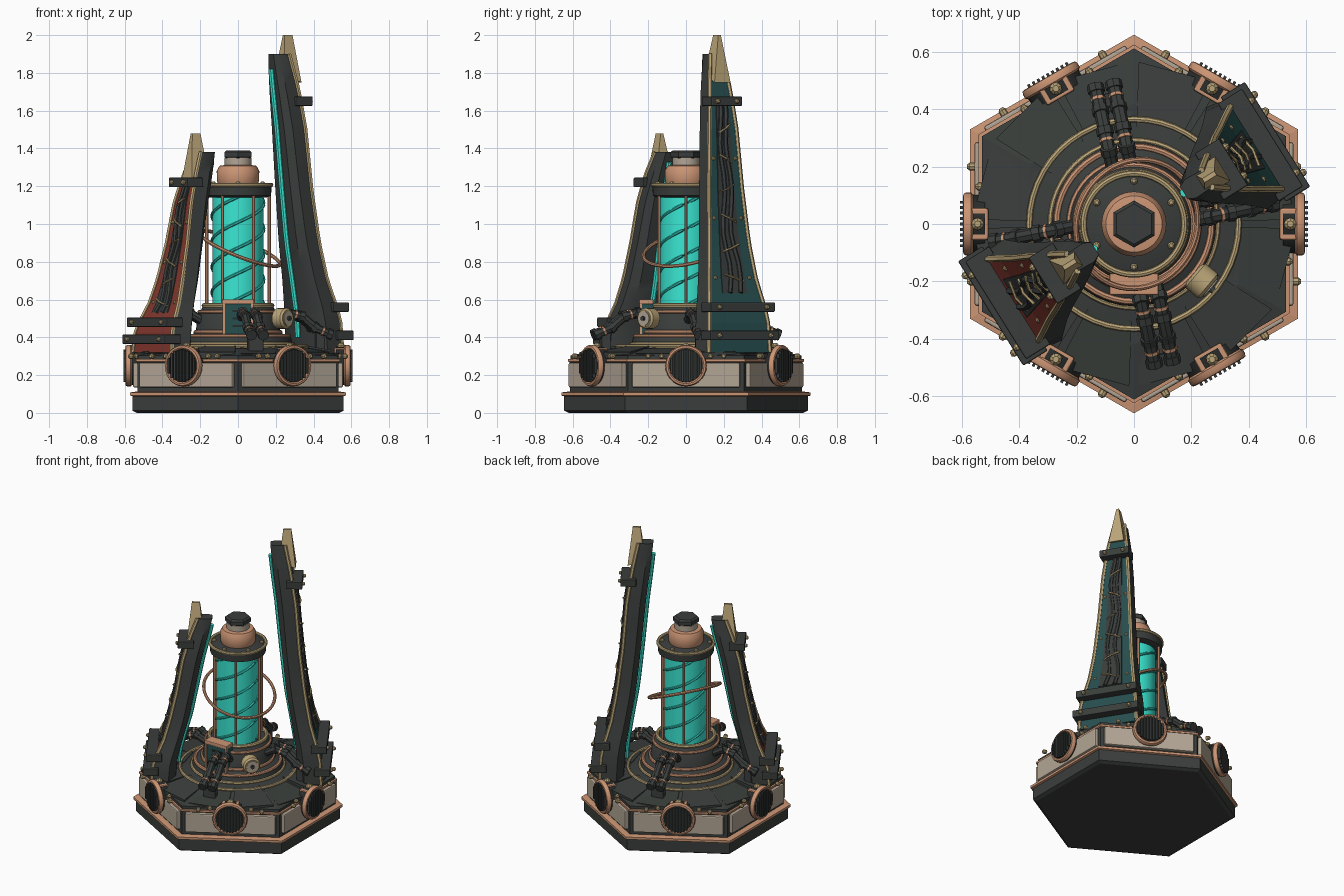
import bpy, math
from math import pi, sin, cos, radians
from mathutils import Vector, Matrix

cube = bpy.data.objects.get("Cube")
if cube:
    bpy.data.objects.remove(cube, do_unlink=True)


def material(name, *rgb):
    m = bpy.data.materials.new(name)
    m.use_nodes = True
    m.diffuse_color = (*rgb, 1)
    m.node_tree.nodes["Principled BSDF"].inputs["Base Color"].default_value = (*rgb, 1)
    return m


DARK = material("dark iron", .042, .048, .044)
BLACK = material("black grille", .022, .025, .024)
COPPER = material("copper", .60, .30, .175)
BRASS = material("brass", .50, .38, .19)
BEIGE = material("beige panel", .45, .38, .30)
TEAL = material("teal paint", .020, .075, .075)
RED = material("red paint", .23, .040, .028)
CYAN = material("cyan glow", .045, .86, .70)
SWIRL = material("deep cyan", .03, .56, .47)


def finish(name, verts, faces, mat, az=0, smooth=True):
    me = bpy.data.meshes.new(name)
    me.from_pydata([tuple(v) for v in verts], [], faces)
    me.materials.append(mat)
    if smooth:
        me.polygons.foreach_set("use_smooth", [True] * len(me.polygons))
        me.set_sharp_from_angle(angle=radians(35))
    ob = bpy.data.objects.new(name, me)
    ob.rotation_euler.z = radians(az)
    bpy.context.collection.objects.link(ob)
    return ob


def loft(name, rings, mat, az=0, smooth=False, closed=False):
    """Skin a list of equal point rings; cap the ends unless closed."""
    n, m = len(rings[0]), len(rings)
    verts = [p for ring in rings for p in ring]
    faces = []
    for i in range(m if closed else m - 1):
        a, b = i * n, (i + 1) % m * n
        faces += [(a + k, a + (k + 1) % n, b + (k + 1) % n, b + k) for k in range(n)]
    if not closed:
        faces += [tuple(range(n))[::-1], tuple(range((m - 1) * n, m * n))]
    return finish(name, verts, faces, mat, az, smooth)


def lathe(name, profile, mat, n=40, axis=None, az=0):
    """Spin (radius, height) points; axis is an optional placing matrix."""
    ph = pi / 2 if n == 6 else 0
    M = axis or Matrix()
    rings = [[M @ Vector((r * cos(ph + 2 * pi * k / n), r * sin(ph + 2 * pi * k / n), z))
              for k in range(n)] for r, z in profile]
    return loft(name, rings, mat, az, n > 6)


def torus(name, R, r, z, mat, n=48, M=None):
    M = M or Matrix.Translation((0, 0, z))
    rings = [[M @ Vector(((R + r * cos(b)) * cos(a), (R + r * cos(b)) * sin(a), r * sin(b)))
              for b in [2 * pi * j / 8 for j in range(8)]]
             for a in [2 * pi * i / n for i in range(n)]]
    return loft(name, rings, mat, 0, True, True)


def tube(name, pts, r, mat, az=0, n=8):
    pts = [Vector(p) for p in pts]
    rings = []
    for i, p in enumerate(pts):
        d = (pts[min(i + 1, len(pts) - 1)] - pts[max(i - 1, 0)]).normalized()
        side = d.cross(Vector((0, 1, 0)) if abs(d.y) < .9 else Vector((0, 0, 1))).normalized()
        up = d.cross(side)
        rings.append([p + r * (cos(2 * pi * k / n) * side + sin(2 * pi * k / n) * up) for k in range(n)])
    return loft(name, rings, mat, az, True)


def box(name, c, s, mat, az=0, bevel=0.0):
    x, y, z = (v / 2 for v in s)
    rings = [[Vector(c) + Vector(p) for p in ((-x, -y, h), (x, -y, h), (x, y, h), (-x, y, h))] for h in (-z, z)]
    ob = loft(name, rings, mat, az)
    if bevel:
        mod = ob.modifiers.new("soft edge", "BEVEL")
        mod.width, mod.segments = bevel, 2
    return ob


def outward(r, t, z):
    """Local frame whose z axis points away from the centre."""
    return Matrix.Translation((r, t, z)) @ Matrix.Rotation(pi / 2, 4, 'Y')


def bolt(r, t, z, az, size=.018, up=False):
    M = Matrix.Translation((r, t, z)) if up else outward(r, t, z)
    lathe("bolt", [(size, -.01), (size, size * .6), (size * .5, size * 1.2)], BRASS, 8, M, az)


# Hexagonal base
lathe("base_foot", [(.62, 0), (.645, .012), (.645, .09)], DARK, 6)
lathe("base_trim", [(.645, .088), (.66, .092), (.66, .108), (.63, .112)], COPPER, 6)
lathe("base_body", [(.615, .105), (.615, .27)], DARK, 6)
lathe("upper_trim", [(.618, .268), (.625, .272), (.625, .284), (.60, .286)], COPPER, 6)
lathe("deck", [(.612, .284), (.612, .304), (.42, .342)], DARK, 6)

# Side faces: panels, round grilles, brackets and bolts
for az in range(0, 360, 60):
    box("side_panel", (.538, 0, .20), (.035, .57, .13), BEIGE, az, .007)
    V = outward(.54, 0, .25)
    lathe("vent_drum", [(.102, -.02), (.102, .05)], BLACK, 28, V, az)
    lathe("vent_ring", [(.088, .02), (.088, .05), (.095, .056), (.105, .054), (.11, .045), (.11, .028), (.10, .02)],
          COPPER, 28, V, az)
    for k in range(-4, 5):
        h = math.sqrt(.086 ** 2 - (k * .019) ** 2)
        box("vent_slat", (.595, k * .019, .25), (.022, .010, 2 * h), DARK, az)
    box("vent_bracket", (.538, 0, .322), (.06, .11, .045), COPPER, az, .006)
    bolt(.545, 0, .343, az, .022, True)
    for s in (-1, 1):
        bolt(.565, s * .2, .30, az, .014)
        bolt(.535, s * .13, .30, az, .014)

# Overlapping deck plates
for i in range(12):
    lo, hi = [], []
    for r, w, z in ((.33, .08, .345), (.55, .13, .308)):
        for s in (-1, 1):
            lo.append((r, s * w, z - .02))
            hi.append((r, s * w, z + (.006 if i % 2 else .014)))
    quad = (0, 2, 3, 1)
    loft("deck_plate", [[lo[k] for k in quad], [hi[k] for k in quad]], DARK, i * 30 + 15)

# Stepped pedestal and its rings
lathe("pedestal", [(.38, .32), (.36, .35), (.29, .362), (.28, .40), (.225, .425), (.21, .53), (.185, .56)], DARK)
for R, r, z, m in ((.365, .011, .352, BRASS), (.29, .011, .365, BRASS), (.27, .012, .405, COPPER),
                   (.225, .011, .428, COPPER), (.205, .010, .535, COPPER), (.18, .013, .568, BRASS)):
    torus("pedestal_ring", R, r, z, m)

# Glowing column with spiral ribs and guard rods
lathe("glow_column", [(.135, .55), (.135, 1.16)], CYAN)
for s in range(3):
    tube("spiral_rib", [(.138 * cos(a), .138 * sin(a), .57 + .58 * k / 60)
                        for k in range(61) for a in [s * 2 * pi / 3 + k * .15]], .008, SWIRL, 0, 6)
for az in range(0, 360, 60):
    tube("guard_rod", [(.165, 0, .56), (.165, 0, 1.17)], .009, COPPER, az)
    bolt(.15, 0, 1.21, az + 30, .013, True)
torus("tilted_ring", .228, .010, 0, COPPER, 56,
      Matrix.Translation((.01, 0, .87)) @ Vector((.4, -.2, 1)).to_track_quat('Z', 'Y').to_matrix().to_4x4())

# Column cap
lathe("cap", [(.15, 1.14), (.175, 1.15), (.178, 1.20), (.16, 1.212)], DARK)
torus("cap_ring", .176, .011, 1.207, BRASS)
lathe("cap_dome", [(.10, 1.20), (.11, 1.225), (.113, 1.28), (.098, 1.308), (.07, 1.312)], COPPER)
lathe("cap_neck", [(.072, 1.30), (.072, 1.352)], BEIGE)
lathe("cap_nut", [(.07, 1.345), (.082, 1.355), (.082, 1.38), (.07, 1.39)], DARK, 6)

# Paired hoses arching down over the deck
HOSE = [(.20, .49), (.27, .53), (.34, .51), (.41, .45), (.49, .415)]
for az in (12, 102, 191, 282):
    for t in (-.032, .032):
        path = [Vector((r, t, z)) for r, z in HOSE]
        tube("hose", path, .024, DARK, az)
        for i, (a, b) in enumerate(zip(path[:-1], path[1:])):
            mid, d = (a + b) / 2, (b - a).normalized()
            if i % 2:
                tube("hose_band", [mid - d * .005, mid + d * .005], .027, COPPER, az)
            tube("hose_joint", [b - d * .016, b + d * .012], .030, DARK, az)
    box("hose_anchor", (.44, 0, .375), (.05, .08, .10), DARK, az, .006)

# Control box and valve drum
box("control_box", (.205, 0, .49), (.07, .16, .18), TEAL, 270, .006)
box("control_box_lid", (.21, 0, .588), (.075, .17, .025), COPPER, 270, .005)
for s in (-1, 1):
    box("control_box_post", (.24, s * .075, .49), (.014, .012, .18), COPPER, 270)
for z in (.46, .50, .54):
    box("control_slot", (.242, .01, z), (.008, .08, .012), BLACK, 270)
lathe("valve_drum", [(.04, -.05), (.055, -.04), (.055, .015), (.045, .025)], BRASS, 20, outward(.32, 0, .50), 320)
lathe("valve_dial", [(.038, .02), (.038, .03)], BEIGE, 20, outward(.32, 0, .50), 320)
lathe("valve_hub", [(.012, .025), (.012, .042)], DARK, 12, outward(.32, 0, .50), 320)

# Fin shape: height fraction, inner radius, outer radius, width
FIN = [(0, .385, .53, .39), (.12, .375, .52, .37), (.24, .345, .462, .30), (.37, .31, .425, .25),
       (.55, .28, .39, .21), (.75, .25, .365, .17), (.88, .225, .335, .13), (1, .205, .295, .07)]


def fin_at(u, lean):
    for a, b in zip(FIN[:-1], FIN[1:]):
        if u <= b[0]:
            f = (u - a[0]) / (b[0] - a[0])
            ri, ro, w = [p + (q - p) * f for p, q in zip(a, b)][1:]
            return ri - lean * u * u, ro - lean * u * u, w


def build_fin(az, top, lean, paint, clamps, tag):
    z0 = .32
    height = top - z0
    rows = [(z0 + k / 20 * height, *fin_at(k / 20, lean)) for k in range(21)]

    def strip(name, a, b, off, lo, hi, mat):
        loft(tag + name, [[(ro - .02, a * w, z), (ro + off, a * w, z), (ro + off, b * w, z), (ro - .02, b * w, z)]
                          for z, ri, ro, w in rows[lo:hi]], mat, az)

    # Body is widest behind the painted face and blunt on the inside
    body = []
    for z, ri, ro, w in rows:
        rm = ri + (ro - ri) * .3
        body.append([(ro, -w / 2, z), (ro, w / 2, z), (rm, w * .54, z),
                     (ri, w * .36, z), (ri, -w * .36, z), (rm, -w * .54, z)])
    loft(tag + "_body", body, DARK, az, True)
    strip("_paint", -.46, .46, .006, 0, 20, paint)
    strip("_channel", -.24, .24, .011, 4, 18, DARK)
    for s in (-1, 1):
        tube(tag + "_edge_trim", [(ro + .003, s * w * .49, z) for z, ri, ro, w in rows], .012, BRASS, az, 6)
        tube(tag + "_cable", [(ro + .012, w * (s * .1 + .06 * sin(k * 1.1)), z)
                              for k, (z, ri, ro, w) in enumerate(rows[4:18])], .014, DARK, az, 6)
        for z, ri, ro, w in rows[5:19:4]:
            bolt(ro, s * w * .36, z, az, .011)
    tube(tag + "_glow", [(ri - .006, 0, z) for z, ri, ro, w in rows[1:20]], .016, CYAN, az)
    for k, (z, ri, ro, w) in enumerate(rows[5:17:2]):
        tilt = .02 if k % 2 else -.02
        tube(tag + "_rib", [(ro + .018, -w * .2, z - tilt), (ro + .03, 0, z), (ro + .018, w * .2, z + tilt)],
             .006, BRASS, az, 6)
    for z in clamps:
        ri, ro, w = fin_at((z - z0) / height, lean)
        box(tag + "_clamp", (ro + .015, 0, z), (.10, w + .05, .05), DARK, az, .005)
        for s in (-1, 1):
            bolt(ro + .066, s * w * .42, z, az, .013)
    # Brass spike capping the tip
    r = .31 - lean
    loft(tag + "_spike", [[(r - .05, -.05, top - .11), (r + .055, -.05, top - .15),
                           (r + .055, .05, top - .15), (r - .05, .05, top - .11)],
                          [(r - .025, -.008, top + .10), (r + .025, -.008, top + .10),
                           (r + .025, .008, top + .10), (r - .025, .008, top + .10)]], BRASS, az)


build_fin(32, 1.90, 0, TEAL, (.41, .56, 1.65), "tall_fin")
build_fin(212, 1.38, .045, RED, (.39, .48, 1.22), "short_fin")
